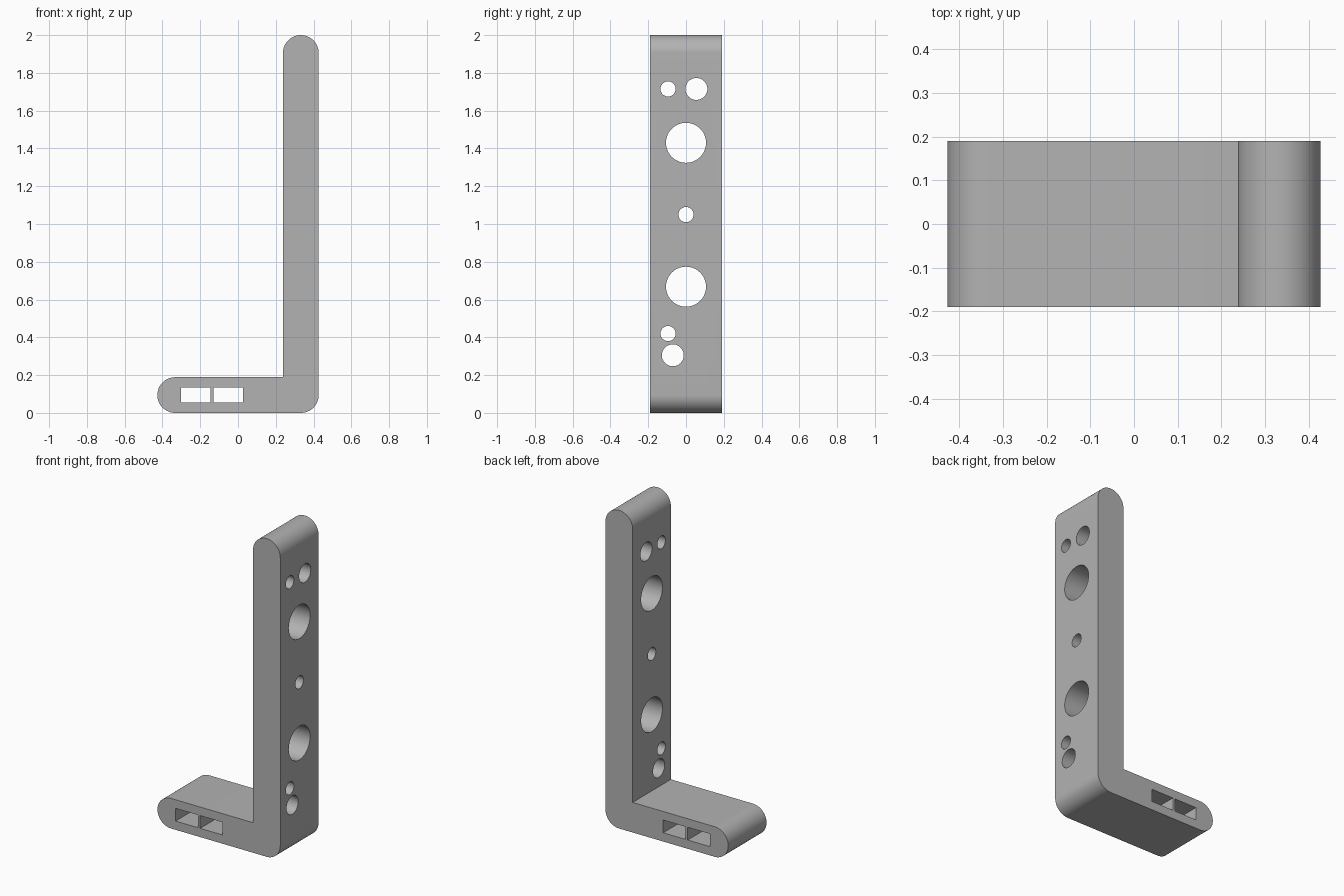
import bpy, bmesh
from math import sin, cos, pi, radians
from mathutils import Matrix, Vector

cube = bpy.data.objects.get("Cube")
if cube:
    bpy.data.objects.remove(cube)

HALF_X, HALF_Y, HEIGHT = 0.427, 0.19, 2.0
THICK = 0.189
R = THICK / 2

grey = bpy.data.materials.new("plain grey")
grey.use_nodes = True
colour = (0.45, 0.45, 0.45, 1)
grey.diffuse_color = colour
grey.node_tree.nodes["Principled BSDF"].inputs["Base Color"].default_value = colour


def make_object(name, bm):
    bmesh.ops.recalc_face_normals(bm, faces=bm.faces)
    mesh = bpy.data.meshes.new(name)
    bm.to_mesh(mesh)
    bm.free()
    mesh.materials.append(grey)
    ob = bpy.data.objects.new(name, mesh)
    bpy.context.collection.objects.link(ob)
    return ob


def arc(cx, cz, start, end, steps):
    angles = [radians(start + (end - start) * i / steps) for i in range(steps + 1)]
    return [(cx + R * cos(a), cz + R * sin(a)) for a in angles]


# L-shaped bracket: rounded foot, rounded heel, rounded top
outline = arc(HALF_X - R, R, -90, 0, 16)
outline += arc(HALF_X - R, HEIGHT - R, 0, 180, 32)
outline += [(HALF_X - THICK, THICK)]
outline += arc(-HALF_X + R, R, 90, 270, 32)
bm = bmesh.new()
face = bm.faces.new([bm.verts.new((x, -HALF_Y, z)) for x, z in outline])
new = bmesh.ops.extrude_face_region(bm, geom=[face])["geom"]
bmesh.ops.translate(bm, vec=(0, 2 * HALF_Y, 0),
                    verts=[v for v in new if isinstance(v, bmesh.types.BMVert)])
bracket = make_object("bracket", bm)

# Cutters: round holes through the upright, as (y, z, radius)
SMALL, MEDIUM, LARGE = 0.04, 0.058, 0.106
holes = [(-0.095, 1.715, SMALL), (0.055, 1.715, MEDIUM), (0, 1.43, LARGE),
         (0, 1.05, SMALL), (0, 0.668, LARGE), (-0.095, 0.42, SMALL),
         (-0.07, 0.305, MEDIUM)]
bm = bmesh.new()
for y, z, radius in holes:
    place = Matrix.Translation((HALF_X - R, y, z)) @ Matrix.Rotation(pi / 2, 4, "Y")
    bmesh.ops.create_cone(bm, cap_ends=True, segments=48, radius1=radius,
                          radius2=radius, depth=THICK * 2, matrix=place)

# Cutters: two rectangular slots through the foot
for x in (-0.223, -0.052):
    place = Matrix.Translation((x, 0, 0.095)) @ Matrix.Diagonal((0.156, 1, 0.08, 1))
    bmesh.ops.create_cube(bm, size=1, matrix=place)
cutter = make_object("hole_cutter", bm)
cutter.hide_render = True

# Cut the holes and keep the finished mesh
cut = bracket.modifiers.new("holes", "BOOLEAN")
cut.operation = "DIFFERENCE"
cut.solver = "EXACT"
cut.object = cutter
bpy.ops.object.select_all(action="DESELECT")
bpy.context.view_layer.objects.active = bracket
bracket.select_set(True)
bpy.ops.object.modifier_apply(modifier=cut.name)
bpy.data.objects.remove(cutter)
bpy.ops.object.shade_smooth_by_angle(angle=radians(30))
